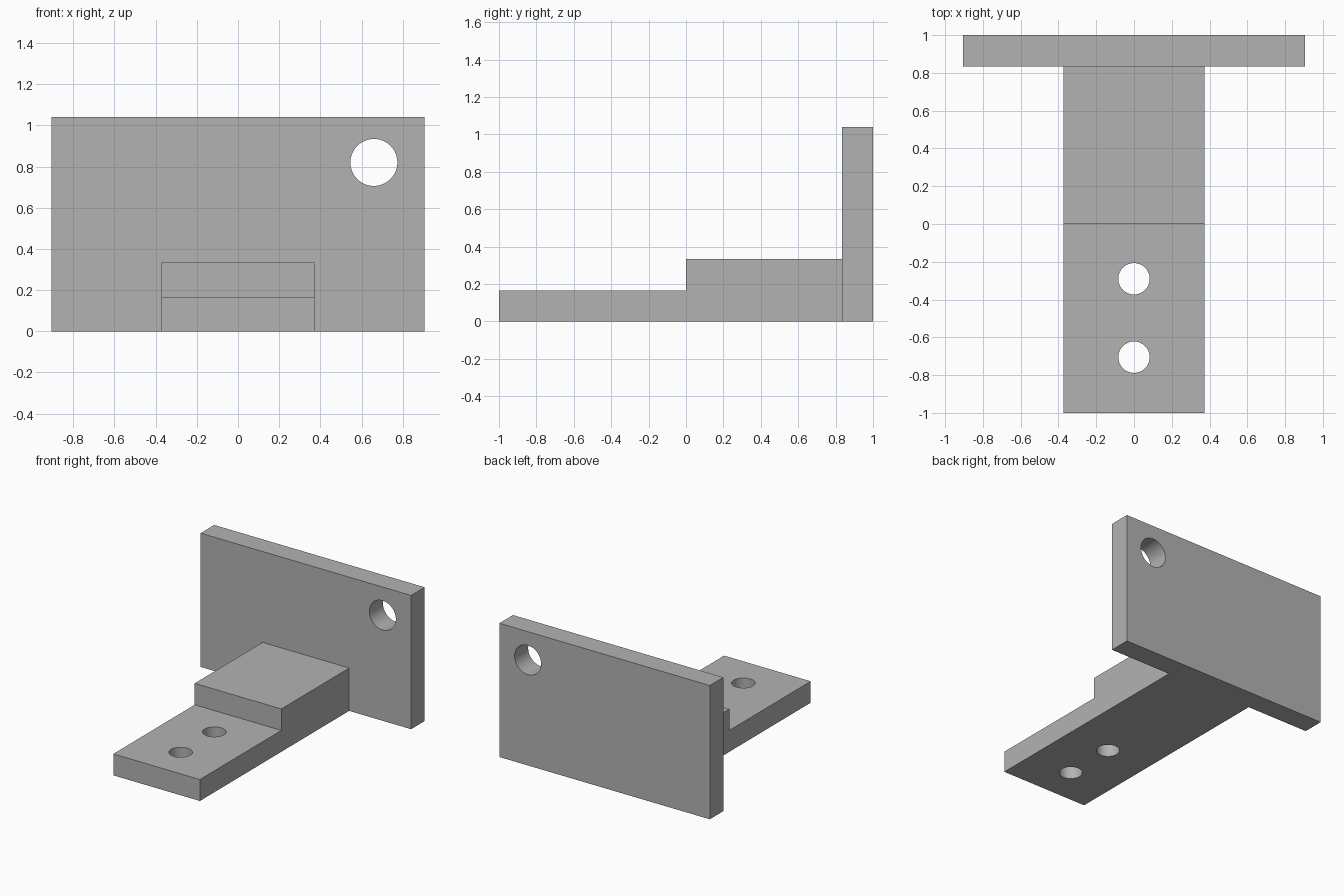
import bpy
import bmesh
from math import radians
from mathutils import Matrix, Vector

cube = bpy.data.objects.get("Cube")
if cube:
    bpy.data.objects.remove(cube, do_unlink=True)

# Main dimensions
THICK = 1 / 6
PLATE_W, PLATE_H = 1.81, 1.04
ARM_W = 0.745
PLATE_Y = 1 - THICK

grey = bpy.data.materials.new("plain_grey")
grey.use_nodes = True
colour = (0.45, 0.45, 0.45, 1)
grey.diffuse_color = colour
grey.node_tree.nodes["Principled BSDF"].inputs["Base Color"].default_value = colour


def make_object(name, bm):
    bmesh.ops.recalc_face_normals(bm, faces=bm.faces)
    mesh = bpy.data.meshes.new(name)
    bm.to_mesh(mesh)
    bm.free()
    mesh.materials.append(grey)
    obj = bpy.data.objects.new(name, mesh)
    bpy.context.collection.objects.link(obj)
    return obj


def extruded(name, profile, width):
    """Side profile of (y, z) points, extruded symmetrically along x."""
    bm = bmesh.new()
    face = bm.faces.new([bm.verts.new((-width / 2, y, z)) for y, z in profile])
    new = bmesh.ops.extrude_face_region(bm, geom=[face])["geom"]
    verts = [v for v in new if isinstance(v, bmesh.types.BMVert)]
    bmesh.ops.translate(bm, verts=verts, vec=(width, 0, 0))
    return make_object(name, bm)


def drill(name, centre, radius, tilt=0):
    bm = bmesh.new()
    matrix = Matrix.Translation(Vector(centre)) @ Matrix.Rotation(radians(tilt), 4, "X")
    bmesh.ops.create_cone(bm, cap_ends=True, segments=64, radius1=radius,
                          radius2=radius, depth=0.5, matrix=matrix)
    return make_object(name, bm)


def combine(target, tool, operation):
    mod = target.modifiers.new(tool.name, "BOOLEAN")
    mod.operation = operation
    mod.solver = "EXACT"
    mod.object = tool
    bpy.context.view_layer.objects.active = target
    bpy.ops.object.modifier_apply(modifier=mod.name)
    bpy.data.objects.remove(tool, do_unlink=True)


# Upright plate
bracket = extruded("bracket", [(PLATE_Y, 0), (1, 0), (1, PLATE_H), (PLATE_Y, PLATE_H)], PLATE_W)

# Stepped arm, run slightly into the plate so that they join as one solid
end = PLATE_Y + 0.05
arm = extruded("stepped_arm", [(-1, 0), (end, 0), (end, 2 * THICK), (0, 2 * THICK),
                               (0, THICK), (-1, THICK)], ARM_W)
combine(bracket, arm, "UNION")

# Plate hole and the two arm holes
combine(bracket, drill("plate_hole", (0.66, PLATE_Y + THICK / 2, 0.82), 0.114, 90), "DIFFERENCE")
for y in (-0.29, -0.705):
    combine(bracket, drill("arm_hole", (0, y, THICK / 2), 0.083), "DIFFERENCE")

# Smooth hole walls, sharp edges elsewhere
bpy.ops.object.select_all(action="DESELECT")
bracket.select_set(True)
bpy.context.view_layer.objects.active = bracket
bpy.ops.object.shade_smooth_by_angle(angle=radians(30))
